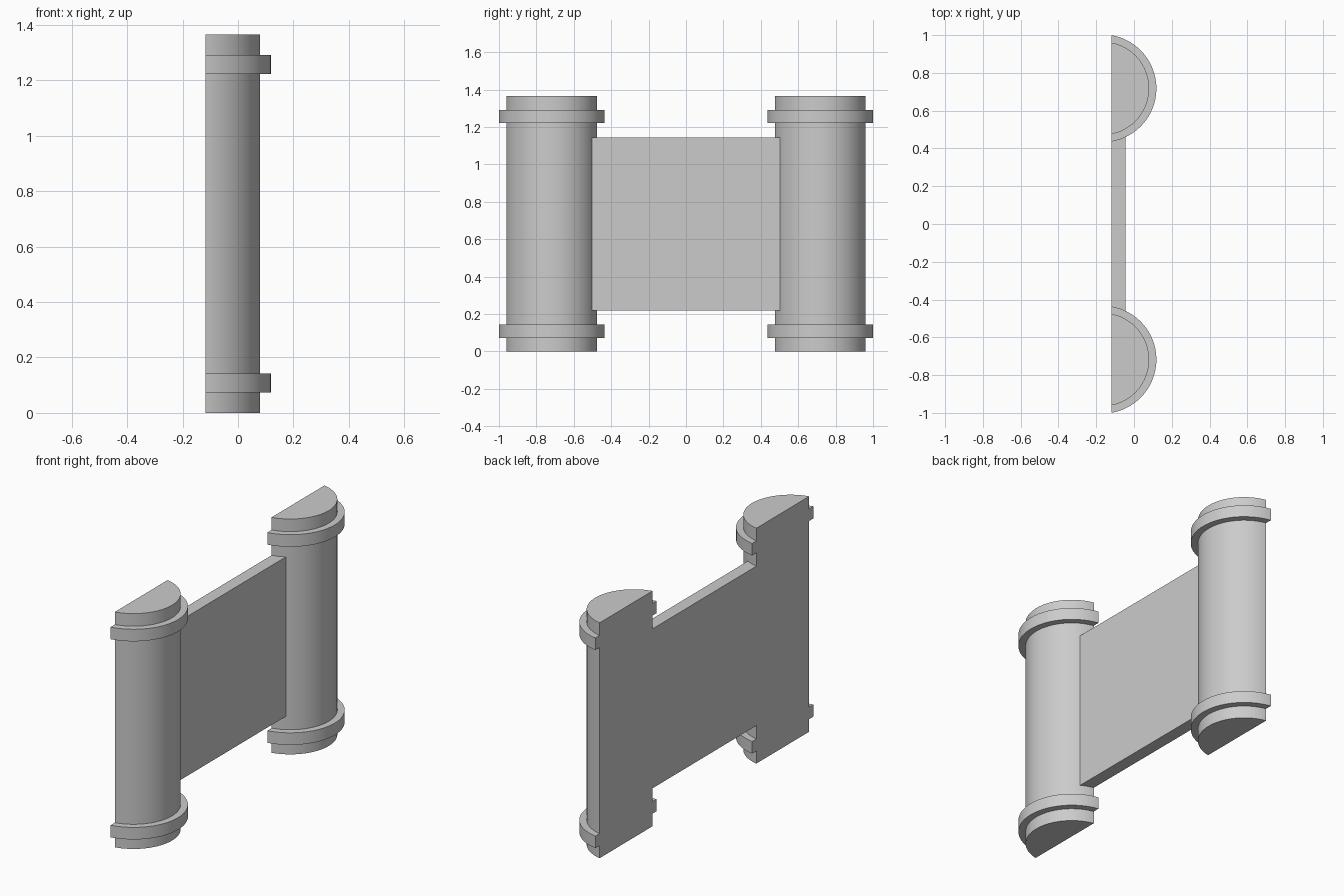
import bpy
import bmesh
from math import acos, sin, cos, sqrt

cube = bpy.data.objects.get("Cube")
if cube:
    bpy.data.objects.remove(cube, do_unlink=True)

BACK_X = -0.118      # shared flat back plane
AXIS_X = -0.167      # column axis lies behind the back plane
AXIS_Y = 0.718
COLUMN_R = 0.247
BAND_R = 0.2855
HEIGHT = 1.365
PANEL_X = -0.045     # front face of the panel

stone = bpy.data.materials.new("plain_grey")
stone.use_nodes = True
GREY = (0.6, 0.6, 0.6, 1.0)
stone.diffuse_color = GREY
stone.node_tree.nodes["Principled BSDF"].inputs["Base Color"].default_value = GREY


def arc(radius, y, steps=40):
    """Part of a circle in front of the back plane."""
    half = acos((BACK_X - AXIS_X) / radius)
    angles = [half * (2 * i / steps - 1) for i in range(steps + 1)]
    return [(AXIS_X + radius * cos(a), y + radius * sin(a)) for a in angles]


def prism(name, outline, z0, z1, smooth=True):
    """Extrude a plan outline from z0 up to z1."""
    bm = bmesh.new()
    face = bm.faces.new([bm.verts.new((x, y, z0)) for x, y in outline])
    top = bmesh.ops.extrude_face_region(bm, geom=[face], use_keep_orig=True)["geom"]
    verts = [v for v in top if isinstance(v, bmesh.types.BMVert)]
    bmesh.ops.translate(bm, verts=verts, vec=(0, 0, z1 - z0))
    bmesh.ops.recalc_face_normals(bm, faces=bm.faces)
    mesh = bpy.data.meshes.new(name)
    bm.to_mesh(mesh)
    bm.free()
    mesh.materials.append(stone)
    obj = bpy.data.objects.new(name, mesh)
    bpy.context.collection.objects.link(obj)
    if smooth:
        bpy.ops.object.select_all(action="DESELECT")
        obj.select_set(True)
        bpy.context.view_layer.objects.active = obj
        bpy.ops.object.shade_smooth_by_angle()
    return obj


# Half-round columns, each with a raised band near both ends
for side, y in (("front", -AXIS_Y), ("rear", AXIS_Y)):
    prism(side + "_column", arc(COLUMN_R, y), 0, HEIGHT)
    ring = arc(BAND_R, y) + arc(COLUMN_R, y)[::-1]
    for level, z in (("lower", 0.073), ("upper", 1.222)):
        prism(f"{side}_{level}_band", ring, z, z + 0.07)

# Flat panel whose ends meet the curved columns
def column_edge(x):
    return AXIS_Y - sqrt(COLUMN_R ** 2 - (x - AXIS_X) ** 2)

back_y, front_y = column_edge(BACK_X), column_edge(PANEL_X)
prism("panel", [(BACK_X, -back_y), (PANEL_X, -front_y),
                (PANEL_X, front_y), (BACK_X, back_y)], 0.22, 1.145, smooth=False)
